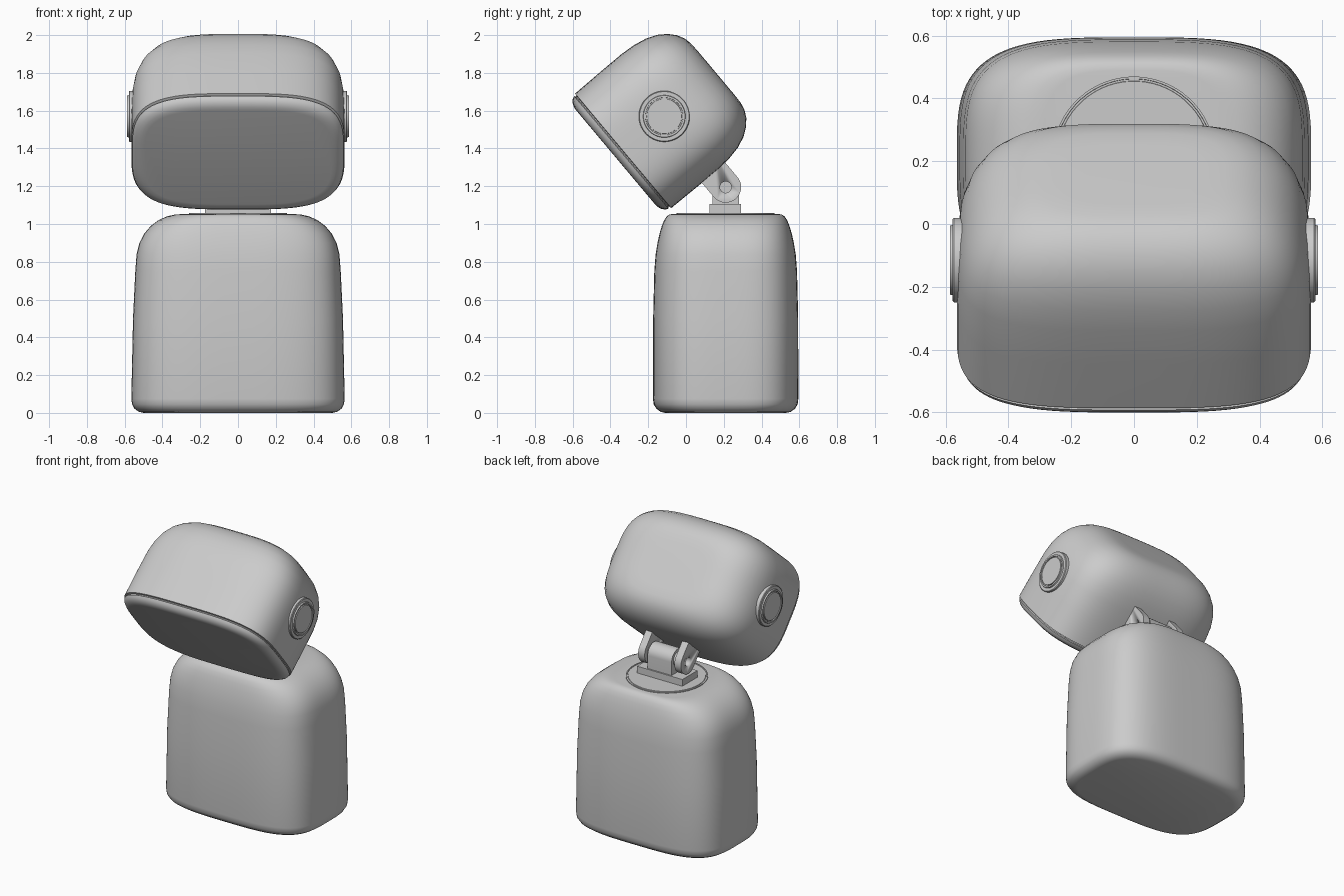
import bpy, bmesh
from math import sin, cos, pi, radians, copysign
from mathutils import Vector

cube = bpy.data.objects.get("Cube")
if cube:
    bpy.data.objects.remove(cube, do_unlink=True)

GREY = (0.6, 0.6, 0.6, 1.0)
grey = bpy.data.materials.new("plain_grey")
grey.use_nodes = True
grey.diffuse_color = GREY
grey.node_tree.nodes["Principled BSDF"].inputs["Base Color"].default_value = GREY


def finish(name, bm, loc=(0, 0, 0), rot=(0, 0, 0), angle=35):
    bmesh.ops.recalc_face_normals(bm, faces=bm.faces)
    mesh = bpy.data.meshes.new(name)
    bm.to_mesh(mesh)
    bm.free()
    mesh.materials.append(grey)
    ob = bpy.data.objects.new(name, mesh)
    bpy.context.collection.objects.link(ob)
    ob.location, ob.rotation_euler = loc, rot
    bpy.ops.object.select_all(action='DESELECT')
    ob.select_set(True)
    bpy.context.view_layer.objects.active = ob
    bpy.ops.object.shade_smooth_by_angle(angle=radians(angle))
    return ob


def loft(name, rows, power=2.0, seg=96, **kw):
    """Stack superellipse rings; each row is (height, half width, half depth)."""
    bm = bmesh.new()
    rings = []
    for z, a, b in rows:
        ring = []
        for i in range(seg):
            t = 2 * pi * (i + 0.5) / seg
            c, s = cos(t), sin(t)
            ring.append(bm.verts.new((copysign(abs(c) ** (2 / power), c) * a,
                                      copysign(abs(s) ** (2 / power), s) * b, z)))
        rings.append(ring)
    for lo, hi in zip(rings, rings[1:]):
        for i in range(seg):
            j = (i + 1) % seg
            bm.faces.new((lo[i], lo[j], hi[j], hi[i]))
    bm.faces.new(rings[0])
    bm.faces.new(rings[-1])
    return finish(name, bm, **kw)


def lathe(name, profile, **kw):
    return loft(name, [(z, r, r) for r, z in profile], seg=64, **kw)


def prism(name, outline, x0, x1):
    """Extrude a (y, z) outline from x0 to x1."""
    bm = bmesh.new()
    face = bm.faces.new([bm.verts.new((x0, y, z)) for y, z in outline])
    ext = bmesh.ops.extrude_face_region(bm, geom=[face])
    verts = [v for v in ext["geom"] if isinstance(v, bmesh.types.BMVert)]
    bmesh.ops.translate(bm, verts=verts, vec=(x1 - x0, 0, 0))
    return finish(name, bm)


def arc(y, z, r, start, end, n=20):
    angles = [radians(start + (end - start) * i / n) for i in range(n + 1)]
    return [(y + r * cos(a), z + r * sin(a)) for a in angles]


# Body
loft("body", [
    (0, .50, .32), (.006, .525, .345), (.022, .548, .367), (.045, .561, .381),
    (.075, .565, .385), (.5, .556, .384), (.75, .544, .378), (.84, .537, .371),
    (.90, .522, .361), (.95, .496, .35), (.99, .462, .338), (1.02, .422, .326),
    (1.04, .378, .312), (1.05, .335, .298), (1.053, .29, .28),
], power=3.5, loc=(0, .21, 0))

# Swivel disc with a thin ring groove
lathe("swivel_disc", [(.26, 1.03), (.26, 1.058), (.253, 1.058), (.252, 1.054),
                      (.246, 1.054), (.245, 1.058), (.01, 1.058)], loc=(0, .21, 0))

# Tilted head, lofted from its face to its back
HEAD = Vector((0, -.115, 1.57))
loft("head", [
    (-.337, .495, .325), (-.335, .515, .345), (-.327, .538, .366),
    (-.312, .554, .382), (-.297, .56, .389), (-.292, .553, .382),
    (-.287, .553, .382), (-.284, .565, .396), (-.1, .565, .398), (.04, .563, .398),
    (.12, .553, .392), (.19, .531, .378), (.25, .496, .354), (.295, .453, .322),
    (.328, .402, .285), (.348, .345, .245), (.356, .29, .205), (.358, .22, .15),
], power=3.5, loc=HEAD, rot=(radians(-50), 0, 0))

# Round side knobs with a groove around the cap
for side, sign in (("left", 1), ("right", -1)):
    lathe(side + "_knob", [(.135, .5), (.135, .574), (.131, .578), (.112, .578),
                           (.11, .587), (.1, .587), (.099, .58), (.093, .58),
                           (.092, .587), (.005, .587)],
          loc=HEAD, rot=(0, sign * pi / 2, 0))

# Hinge: foot plate, knuckle and pin
PY, PZ = .21, 1.195
prism("hinge_foot", [(.125, 1.04), (.29, 1.04), (.29, 1.105), (.125, 1.105)], -.175, .175)
prism("hinge_knuckle", [(.14, 1.1), (.28, 1.1)] + arc(PY, PZ, .07, 0, 180), -.085, .1)
lathe("hinge_pin", [(.05, -.12), (.05, .12)], loc=(0, PY, PZ), rot=(0, pi / 2, 0))

# Bored arms that join the head to the pin
bore = lathe("bore_cutter", [(.03, -.3), (.03, .3)], loc=(0, PY, PZ), rot=(0, pi / 2, 0))
bore.hide_render = True
bore.hide_viewport = True
up = Vector((-sin(radians(40)), cos(radians(40)))) * .2
edge = arc(PY, PZ, .082, 40, -140)
outline = edge + [(edge[-1][0] + up.x, edge[-1][1] + up.y),
                  (edge[0][0] + up.x, edge[0][1] + up.y)]
for side, sign in (("left", 1), ("right", -1)):
    arm = prism(side + "_hinge_arm", outline, sign * .115, sign * .165)
    cut = arm.modifiers.new("bore", 'BOOLEAN')
    cut.operation = 'DIFFERENCE'
    cut.object = bore
